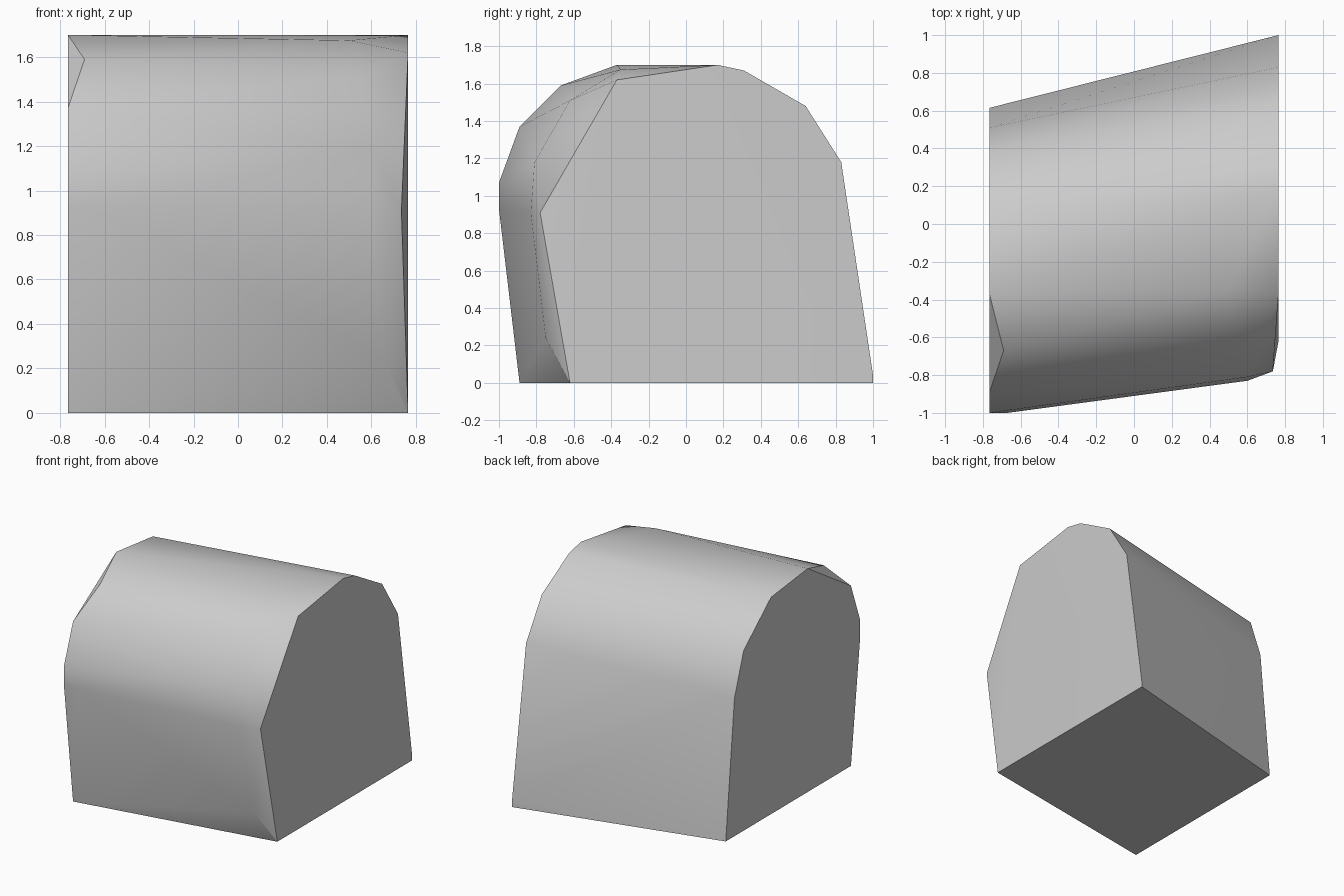
import bpy
import bmesh
import math

cube = bpy.data.objects.get("Cube")
if cube:
    bpy.data.objects.remove(cube, do_unlink=True)

END_X = 0.765

# Outline of each flat end as (y, z), from the back foot over the top to the front foot
right_end = [(1, 0), (1, 0.04), (0.83, 1.18), (0.64, 1.48), (0.31, 1.67),
             (0.17, 1.70), (-0.37, 1.62), (-0.62, 0)]
left_end = [(0.615, 0), (0.51, 1.05), (0.40, 1.37), (0.07, 1.65), (-0.37, 1.70),
            (-0.89, 1.37), (-1, 1.07), (-1, 0.93), (-0.89, 0)]

# Corners of the chipped front edges
chips = [(0.735, -0.78, 0.91), (0.60, -0.83, 0.91), (0.60, -0.81, 1.18),
         (0.55, -0.62, 1.51), (0.50, -0.35, 1.675), (0.66, -0.75, 0.24),
         (-0.69, -0.67, 1.59), (-0.67, -1, 0.93)]

# Stone block: a skewed, arched hull between the two ends
bm = bmesh.new()
points = [(END_X, y, z) for y, z in right_end]
points += [(-END_X, y, z) for y, z in left_end] + chips
for point in points:
    bm.verts.new(point)
bmesh.ops.convex_hull(bm, input=bm.verts[:])
loose = [v for v in bm.verts if not v.link_faces]
bmesh.ops.delete(bm, geom=loose, context='VERTS')

# Join the coplanar triangles of the flat ends and base
bmesh.ops.dissolve_limit(bm, angle_limit=math.radians(0.3),
                         verts=bm.verts[:], edges=bm.edges[:])
bmesh.ops.recalc_face_normals(bm, faces=bm.faces[:])

mesh = bpy.data.meshes.new("stone_block")
bm.to_mesh(mesh)
bm.free()
block = bpy.data.objects.new("stone_block", mesh)
bpy.context.collection.objects.link(block)

# Grey stone
grey = (0.6, 0.6, 0.6, 1)
stone = bpy.data.materials.new("grey_stone")
stone.use_nodes = True
stone.diffuse_color = grey
stone.node_tree.nodes["Principled BSDF"].inputs["Base Color"].default_value = grey
mesh.materials.append(stone)

# Smooth the arch while keeping the ends crisp
bpy.ops.object.select_all(action='DESELECT')
block.select_set(True)
bpy.context.view_layer.objects.active = block
bpy.ops.object.shade_smooth_by_angle(angle=math.radians(35))
